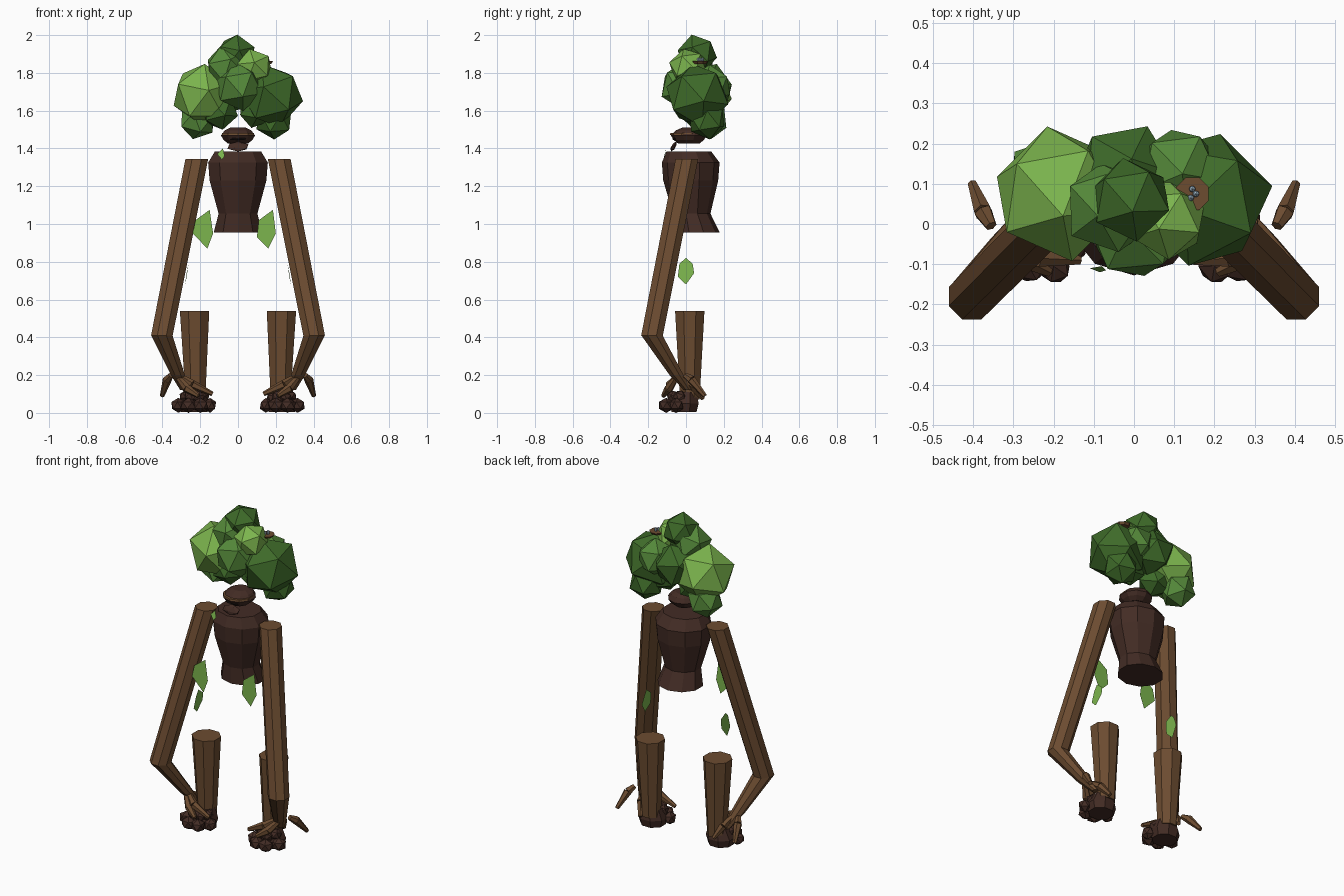
import bpy, bmesh, math, random
from mathutils import Matrix, Vector, Euler

if "Cube" in bpy.data.objects:
    bpy.data.objects.remove(bpy.data.objects["Cube"])

random.seed(4)


def material(name, rgb):
    m = bpy.data.materials.new(name)
    m.diffuse_color = (*rgb, 1)
    m.use_nodes = True
    m.node_tree.nodes["Principled BSDF"].inputs["Base Color"].default_value = m.diffuse_color
    return m


BARK = material("bark brown", (0.15, 0.072, 0.03))
DARK = material("dark wood", (0.056, 0.025, 0.018))
LIGHT = material("light green", (0.2, 0.46, 0.075))
MID = material("mid green", (0.09, 0.25, 0.042))
DEEP = material("deep green", (0.048, 0.145, 0.022))
BLACK = material("hollow black", (0.012, 0.008, 0.007))
EGG = material("pale blue", (0.35, 0.48, 0.58))


def finish(bm, name, mat):
    bmesh.ops.recalc_face_normals(bm, faces=bm.faces)
    me = bpy.data.meshes.new(name)
    bm.to_mesh(me)
    bm.free()
    me.materials.append(mat)
    ob = bpy.data.objects.new(name, me)
    bpy.context.collection.objects.link(ob)
    return ob


def stack(name, mat, rings, sides=8, squash=1.0):
    """Skin level rings given as (x, y, z, radius) and cap both ends."""
    bm = bmesh.new()
    loops = []
    for x, y, z, r in rings:
        loops.append([bm.verts.new((x + r * math.cos(a), y + squash * r * math.sin(a), z))
                      for a in [2 * math.pi * (i + 0.5) / sides for i in range(sides)]])
    for lo, hi in zip(loops, loops[1:]):
        for i in range(sides):
            j = (i + 1) % sides
            bm.faces.new((lo[i], lo[j], hi[j], hi[i]))
    bm.faces.new(loops[0])
    bm.faces.new(loops[-1])
    return finish(bm, name, mat)


def twig(name, mat, a, b, r1, r2, sides=6):
    """Tapered stick from a to b."""
    a, b = Vector(a), Vector(b)
    bm = bmesh.new()
    m = Matrix.Translation((a + b) / 2) @ (b - a).to_track_quat('Z', 'Y').to_matrix().to_4x4()
    bmesh.ops.create_cone(bm, cap_ends=True, segments=sides, radius1=r1, radius2=r2,
                          depth=(b - a).length, matrix=m)
    return finish(bm, name, mat)


def lump(name, mat, centre, size, rot=(0, 0, 0)):
    """Faceted twenty-sided lump."""
    bm = bmesh.new()
    m = Matrix.LocRotScale(Vector(centre), Euler(rot), Vector(size))
    bmesh.ops.create_icosphere(bm, subdivisions=1, radius=1, matrix=m)
    return finish(bm, name, mat)


def leaf(name, points, mat=LIGHT):
    bm = bmesh.new()
    bm.faces.new([bm.verts.new(p) for p in points])
    return finish(bm, name, mat)


# Torso
stack("torso", DARK, [(0, 0.055, 0.955, 0.135), (0, 0.03, 1.055, 0.108),
                      (0, 0.025, 1.23, 0.158), (0, 0.025, 1.325, 0.166),
                      (0, 0.015, 1.385, 0.128)], 10, 0.92)

# Head with brow, mouth and hanging jaw
stack("head", DARK, [(0, 0.015, 1.425, 0.055), (0, 0.015, 1.445, 0.08), (0, 0.015, 1.468, 0.095),
                     (0, 0.02, 1.495, 0.075), (0, 0.025, 1.51, 0.045)], 10)
stack("brow", BARK, [(0, 0.005, 1.472, 0.09), (0, 0.005, 1.482, 0.088)], 10)
lump("mouth", BLACK, (0, -0.06, 1.45), (0.05, 0.012, 0.008))
lump("jaw", DARK, (0, -0.066, 1.41), (0.062, 0.012, 0.03), (-0.5, 0, 0))

# Crown of foliage
crown = [
    (MID, -0.01, 0.06, 1.90, 0.103, DEEP),
    (LIGHT, -0.185, 0.075, 1.685, 0.165, LIGHT),
    (DEEP, 0.175, 0.06, 1.68, 0.168, DEEP),
    (MID, 0.005, -0.01, 1.73, 0.128, MID),
    (MID, -0.06, 0.04, 1.83, 0.115, MID),
    (LIGHT, 0.085, 0.01, 1.83, 0.098, LIGHT),
    (MID, -0.215, 0.12, 1.55, 0.1, MID),
    (DEEP, 0.19, 0.11, 1.55, 0.1, DEEP),
    (DEEP, -0.02, 0.12, 1.72, 0.13, DEEP),
    (MID, 0.11, 0.13, 1.73, 0.11, MID),
    (DEEP, -0.1, 0.06, 1.6, 0.1, DEEP),
    (DEEP, 0.09, 0.06, 1.6, 0.09, DEEP),
]
for i, (_, x, y, z, r, mat) in enumerate(crown):
    spin = (random.uniform(-.3, .3), random.uniform(-.3, .3), random.uniform(0, 6))
    lump(f"foliage_{i + 1}", mat, (x, y, z), (r * 1.04,) * 3, spin)

# Small nest with eggs
stack("nest", BARK, [(0.145, 0.075, 1.848, 0.034), (0.145, 0.075, 1.862, 0.044)], 8)
for i, (dx, dy) in enumerate([(0, 0.012), (-0.004, -0.01), (0.009, 0)]):
    lump(f"egg_{i + 1}", EGG, (0.145 + dx, 0.075 + dy, 1.87), (0.009, 0.009, 0.012))

for s, side in ((-1, "left"), (1, "right")):
    # Arm
    stack(f"{side}_upper_arm", BARK, [(s * 0.403, -0.18, 0.41, 0.062),
                                      (s * 0.218, 0.005, 1.345, 0.065)])
    stack(f"{side}_forearm", BARK, [(s * 0.285, 0.01, 0.12, 0.022), (s * 0.318, -0.05, 0.2, 0.04),
                                    (s * 0.403, -0.18, 0.41, 0.061)])
    # Thumb and fingers, each with a thicker middle knuckle
    fingers = [((0.355, -0.005, 0.2), (0.375, 0.03, 0.175), (0.402, 0.1, 0.09)),
               ((0.30, -0.05, 0.19), (0.24, -0.085, 0.15), (0.135, -0.09, 0.1)),
               ((0.30, -0.02, 0.18), (0.28, 0.04, 0.14), (0.25, 0.09, 0.075)),
               ((0.32, -0.05, 0.19), (0.27, -0.09, 0.13), (0.21, -0.12, 0.09))]
    for i, f in enumerate(fingers):
        a, b, c = [(s * x, y, z) for x, y, z in f]
        twig(f"{side}_finger_{i + 1}_base", BARK, a, b, 0.015, 0.024)
        twig(f"{side}_finger_{i + 1}_tip", BARK, b, c, 0.024, 0.012)

    # Leg
    stack(f"{side}_leg", BARK, [(s * 0.225, 0.02, 0.07, 0.056), (s * 0.23, 0.02, 0.54, 0.084)])

    # Foot with toes
    stack(f"{side}_foot", DARK, [(s * 0.232, -0.01, 0.005, 0.075), (s * 0.232, -0.01, 0.05, 0.088),
                                 (s * 0.228, 0.0, 0.11, 0.062)], 8, 0.95)
    for i, (x, y, r) in enumerate([(0.148, -0.055, 0.036), (0.20, -0.105, 0.042),
                                   (0.262, -0.105, 0.042), (0.315, -0.05, 0.038)]):
        lump(f"{side}_toe_{i + 1}", DARK, (s * x, y, 0.04), (r, r * 1.15, 0.04), (0, 0, i * 0.7))
        lump(f"{side}_knuckle_{i + 1}", DARK, (s * (0.6 * x + 0.092), y * 0.65, 0.085),
             (0.032, 0.04, 0.034), (0.3, 0, i))

    # Hanging leaves
    leaf(f"{side}_hip_leaf", [(s * x, -0.105, z) for x, z in
                              [(0.185, 1.075), (0.2, 0.95), (0.16, 0.87), (0.1, 0.93),
                               (0.11, 1.02)]] if s > 0 else
         [(x, -0.105, z) for x, z in [(-0.15, 1.075), (-0.132, 0.95), (-0.162, 0.87),
                                      (-0.24, 0.95), (-0.225, 1.02)]])
    leaf(f"{side}_arm_leaf", [(s * x, y, z) for x, y, z in
                              [(0.27, 0, 0.82), (0.262, 0.035, 0.79), (0.272, 0.043, 0.74),
                               (0.28, 0, 0.68), (0.272, -0.043, 0.72), (0.262, -0.035, 0.79)]])

# Small shoulder leaf
leaf("shoulder_leaf", [(-0.11, -0.11, 1.37), (-0.08, -0.105, 1.40), (-0.07, -0.115, 1.36),
                       (-0.085, -0.12, 1.34)])
